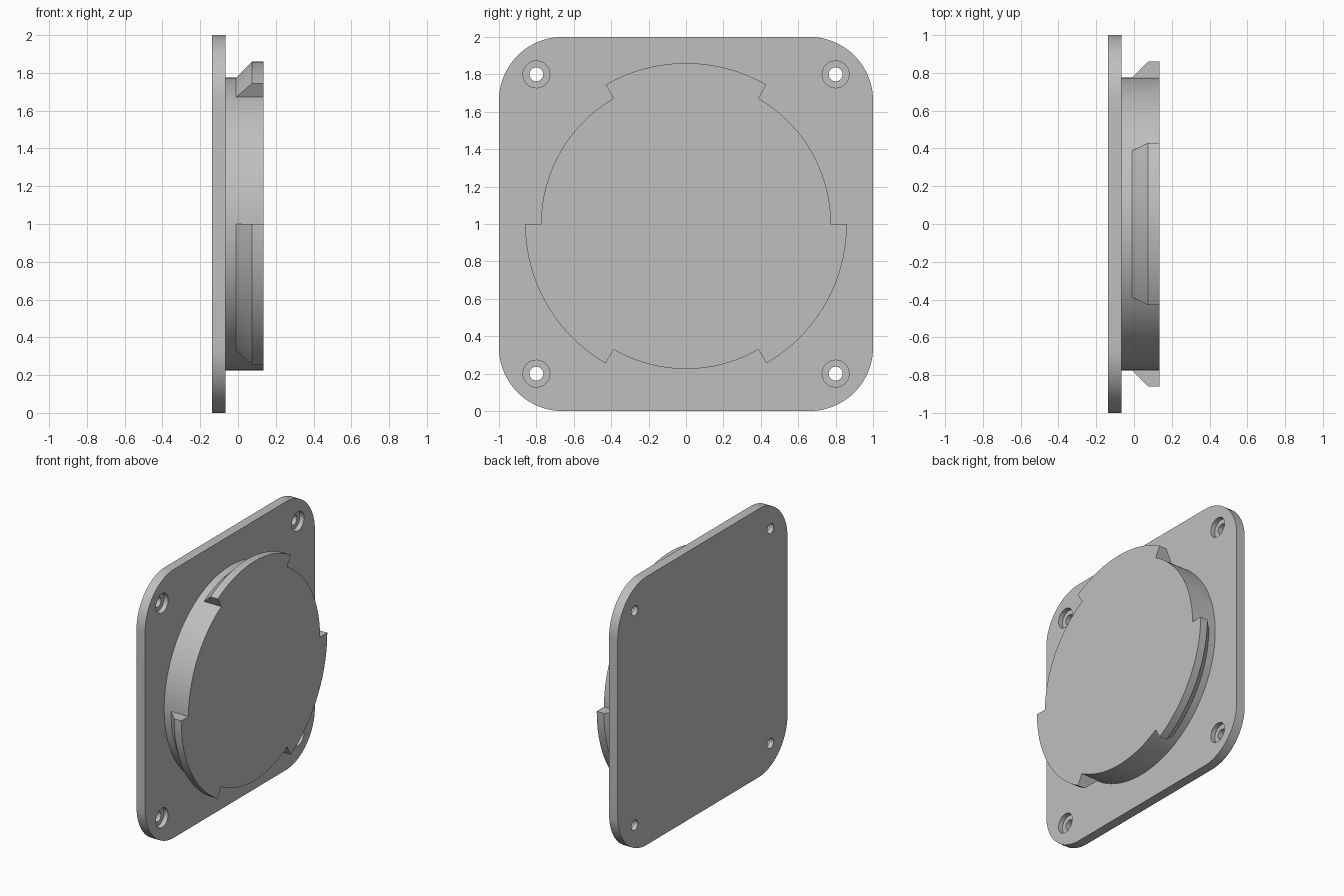
import bpy, bmesh, math
from mathutils import Matrix

if "Cube" in bpy.data.objects:
    bpy.data.objects.remove(bpy.data.objects["Cube"])

X0, X1, X2 = -0.137, -0.066, 0.134      # plate back, plate front, boss front
XA, XB = -0.01, 0.075                   # start and end of the tab chamfer
R, RT = 0.775, 0.86                     # boss and tab radius
CZ = 1.0

grey = bpy.data.materials.new("light_grey")
grey.diffuse_color = (0.52, 0.52, 0.52, 1)
grey.use_nodes = True
grey.node_tree.nodes["Principled BSDF"].inputs["Base Color"].default_value = grey.diffuse_color


def finish(name, bm):
    bmesh.ops.remove_doubles(bm, verts=bm.verts, dist=1e-5)
    bmesh.ops.recalc_face_normals(bm, faces=bm.faces)
    me = bpy.data.meshes.new(name)
    bm.to_mesh(me)
    bm.free()
    me.materials.append(grey)
    ob = bpy.data.objects.new(name, me)
    bpy.context.collection.objects.link(ob)
    return ob


def smooth(ob):
    bpy.ops.object.select_all(action='DESELECT')
    ob.select_set(True)
    bpy.context.view_layer.objects.active = ob
    bpy.ops.object.shade_smooth_by_angle(angle=math.radians(25))


# Mounting plate: rounded square extruded along x
bm = bmesh.new()
rad, steps = 0.34, 20
outline = []
for k, (sy, sz) in enumerate([(1, 1), (-1, 1), (-1, -1), (1, -1)]):
    for i in range(steps + 1):
        a = math.radians(90 * (k + i / steps))
        outline.append(bm.verts.new((X0, sy * (1 - rad) + rad * math.cos(a),
                                     CZ + sz * (1 - rad) + rad * math.sin(a))))
face = bm.faces.new(outline)
ext = bmesh.ops.extrude_face_region(bm, geom=[face])
bmesh.ops.translate(bm, vec=(X1 - X0, 0, 0),
                    verts=[v for v in ext["geom"] if isinstance(v, bmesh.types.BMVert)])
plate = finish("mounting_plate", bm)


# Screw holes with counterbores
def drill(name, radius, xa, xb):
    bm = bmesh.new()
    for y in (-0.8, 0.8):
        for z in (-0.8, 0.8):
            m = Matrix.Translation(((xa + xb) / 2, y, CZ + z)) @ Matrix.Rotation(math.pi / 2, 4, 'Y')
            bmesh.ops.create_cone(bm, cap_ends=True, segments=40, radius1=radius,
                                  radius2=radius, depth=xb - xa, matrix=m)
    cutter = finish(name, bm)
    cutter.hide_render = True
    mod = plate.modifiers.new(name, 'BOOLEAN')
    mod.operation, mod.solver, mod.object = 'DIFFERENCE', 'EXACT', cutter
    bpy.context.view_layer.objects.active = plate
    bpy.ops.object.modifier_apply(modifier=name)
    bpy.data.objects.remove(cutter)


drill("counterbore_cutter", 0.072, X1 - 0.035, X1 + 0.1)
drill("hole_cutter", 0.037, X0 - 0.1, X1 + 0.1)
smooth(plate)

# Round boss with three chamfered bayonet tabs, each spanning 60 degrees
bm = bmesh.new()
N = 180


def poly(*pts):
    bm.faces.new([bm.verts.new((x, r * math.cos(a), CZ + r * math.sin(a))) for x, r, a in pts])


def is_tab(i):
    return (i * 360 // N) % 120 >= 60


front = []
for i in range(N):
    a, b = (2 * math.pi * j / N for j in (i, i + 1))
    if is_tab(i):
        profile = [(X1, R), (XA, R), (XB, RT), (X2, RT)]
    else:
        profile = [(X1, R), (XA, R), (X2, R)]
    for (xa, ra), (xb, rb) in zip(profile, profile[1:]):
        poly((xa, ra, a), (xa, ra, b), (xb, rb, b), (xb, rb, a))
    rim = profile[-1][1]
    front += [(X2, rim, a), (X2, rim, b)]
    if is_tab(i) != is_tab((i - 1) % N):    # end wall of a tab
        poly((XA, R, a), (XB, RT, a), (X2, RT, a), (X2, R, a))
# Front cap in one piece, dropping repeated corners
cap = [p for i, p in enumerate(front)
       if i % 2 == 0 or abs(p[1] - front[(i + 1) % len(front)][1]) > 1e-4]
poly(*cap)
# Back cap against the plate
poly(*[(X1, R, 2 * math.pi * i / N) for i in range(N)])
smooth(finish("bayonet_boss", bm))
